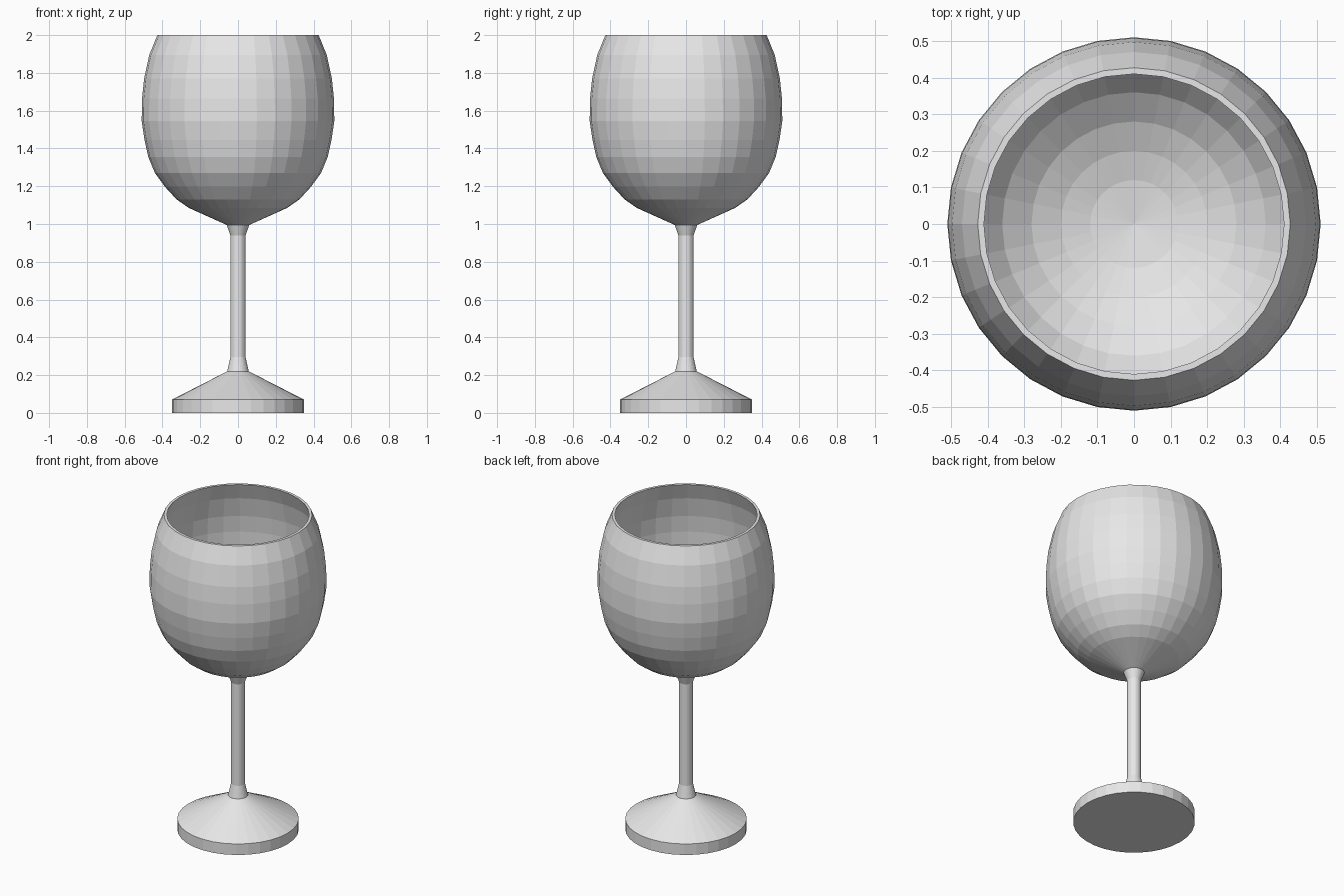
import bpy
import bmesh
from math import cos, sin, tau

SIDES = 32

cube = bpy.data.objects.get("Cube")
if cube:
    bpy.data.objects.remove(cube, do_unlink=True)

# Single plain grey
grey = bpy.data.materials.new("light_grey")
grey.use_nodes = True
grey.diffuse_color = (0.8, 0.8, 0.8, 1)
grey.node_tree.nodes["Principled BSDF"].inputs["Base Color"].default_value = (0.8, 0.8, 0.8, 1)


def lathe(name, profile):
    """Turn a (radius, height) profile, listed from outside bottom to inside, about z."""
    bm = bmesh.new()
    rings = []
    for r, z in profile:
        if r == 0:
            rings.append([bm.verts.new((0, 0, z))] * SIDES)
        else:
            rings.append([bm.verts.new((r * cos(tau * i / SIDES), r * sin(tau * i / SIDES), z))
                          for i in range(SIDES)])
    for low, high in zip(rings, rings[1:]):
        for i in range(SIDES):
            j = (i + 1) % SIDES
            corners = dict.fromkeys((low[i], low[j], high[j], high[i]))
            bm.faces.new(list(corners))
    bm.normal_update()
    mesh = bpy.data.meshes.new(name)
    bm.to_mesh(mesh)
    bm.free()
    mesh.materials.append(grey)
    obj = bpy.data.objects.new(name, mesh)
    bpy.context.collection.objects.link(obj)
    return obj


# Foot: flat disc with a conical top
lathe("foot", [(0, 0), (0.35, 0), (0.35, 0.07), (0.057, 0.22)])

# Stem: slim rod flared at both ends
lathe("stem", [(0.057, 0.22), (0.04, 0.295), (0.04, 0.94), (0.06, 0.995)])

# Bowl: outer wall up to the rim, then inner wall down to the centre
outer = [(0.06, 0.995), (0.26, 1.085), (0.325, 1.13), (0.385, 1.195), (0.44, 1.27),
         (0.475, 1.355), (0.495, 1.445), (0.51, 1.545), (0.508, 1.665), (0.497, 1.77),
         (0.47, 1.895), (0.427, 2.0)]
inner = [(0.41, 2.0), (0.45, 1.895), (0.477, 1.77), (0.488, 1.665), (0.49, 1.545),
         (0.475, 1.445), (0.455, 1.36), (0.42, 1.28), (0.36, 1.205), (0.28, 1.145),
         (0.2, 1.108), (0.12, 1.085), (0, 1.07)]
lathe("bowl", outer + inner)
